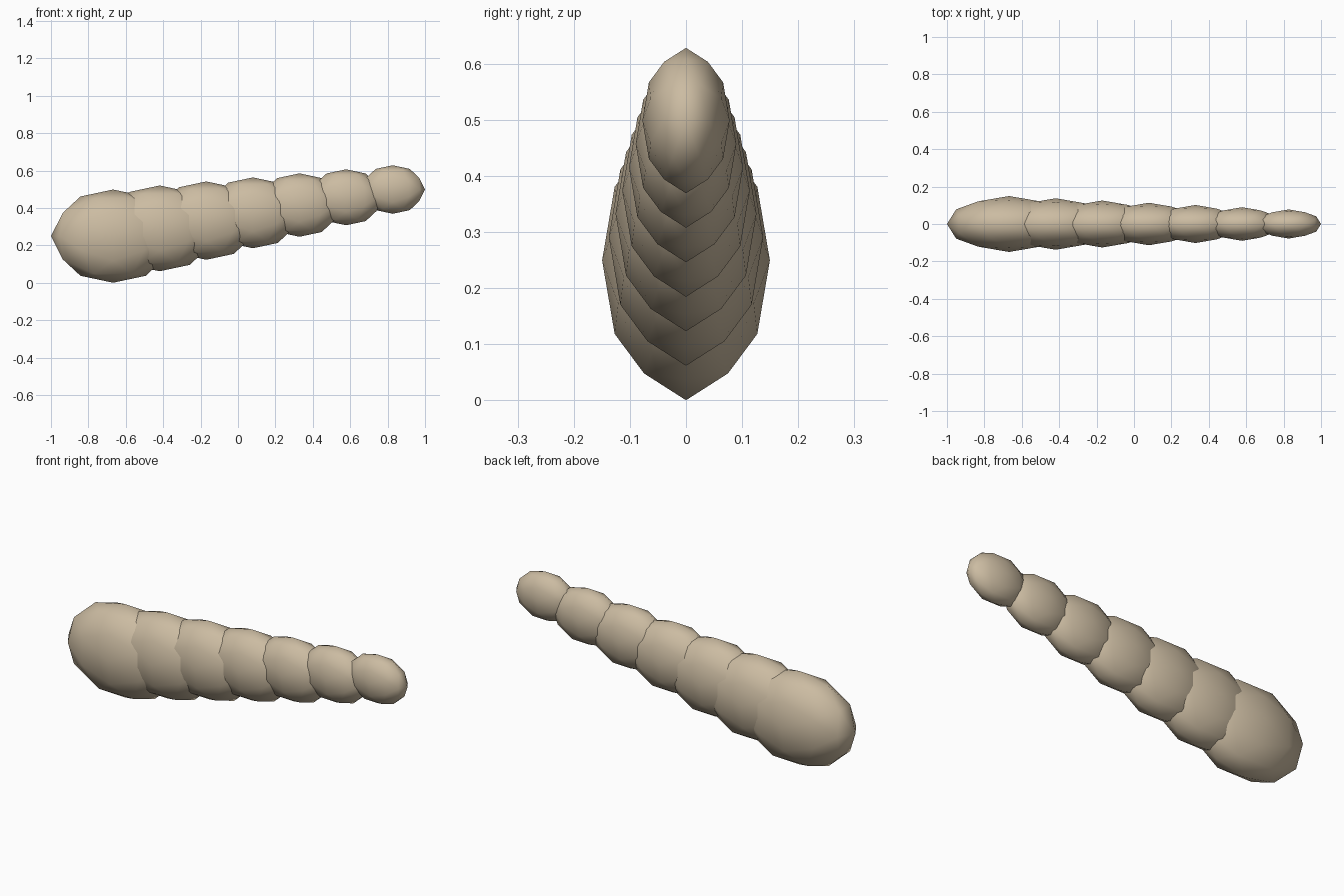
import bpy, bmesh, math

if "Cube" in bpy.data.objects:
    bpy.data.objects.remove(bpy.data.objects["Cube"])

U = 2 / 24.08            # base unit so the total length is 2
COUNT = 7
PHI = (1 + math.sqrt(5)) / 2


def icosphere(name, center, radii):
    """Axis-aligned icosphere, one subdivision, stretched to an ellipsoid."""
    bm = bmesh.new()
    for a in (-1, 1):
        for b in (-PHI, PHI):
            for co in ((a, 0, b), (0, b, a), (b, a, 0)):
                bm.verts.new(co)
    bmesh.ops.convex_hull(bm, input=bm.verts[:])
    bmesh.ops.subdivide_edges(bm, edges=bm.edges[:], cuts=1, use_grid_fill=True)
    for v in bm.verts:
        v.co.normalize()
        v.co = [v.co[i] * radii[i] for i in range(3)]
    bmesh.ops.recalc_face_normals(bm, faces=bm.faces[:])
    for f in bm.faces:
        f.smooth = True
    mesh = bpy.data.meshes.new(name)
    bm.to_mesh(mesh)
    bm.free()
    obj = bpy.data.objects.new(name, mesh)
    obj.location = center
    bpy.context.collection.objects.link(obj)
    return obj


# Overlapping segments that shrink and rise towards the tip
mat = bpy.data.materials.new("tan")
mat.diffuse_color = (0.60, 0.50, 0.36, 1)
mat.use_nodes = True
mat.node_tree.nodes["Principled BSDF"].inputs["Base Color"].default_value = mat.diffuse_color
for i in range(COUNT):
    s = U * (1 - 0.08 * i)
    center = (-1 + U * (4 + 3 * i), 0, U * (3 + 0.5 * i))
    seg = icosphere(f"tail_segment_{i + 1}", center, (4 * s, 1.8 * s, 3 * s))
    seg.data.materials.append(mat)
